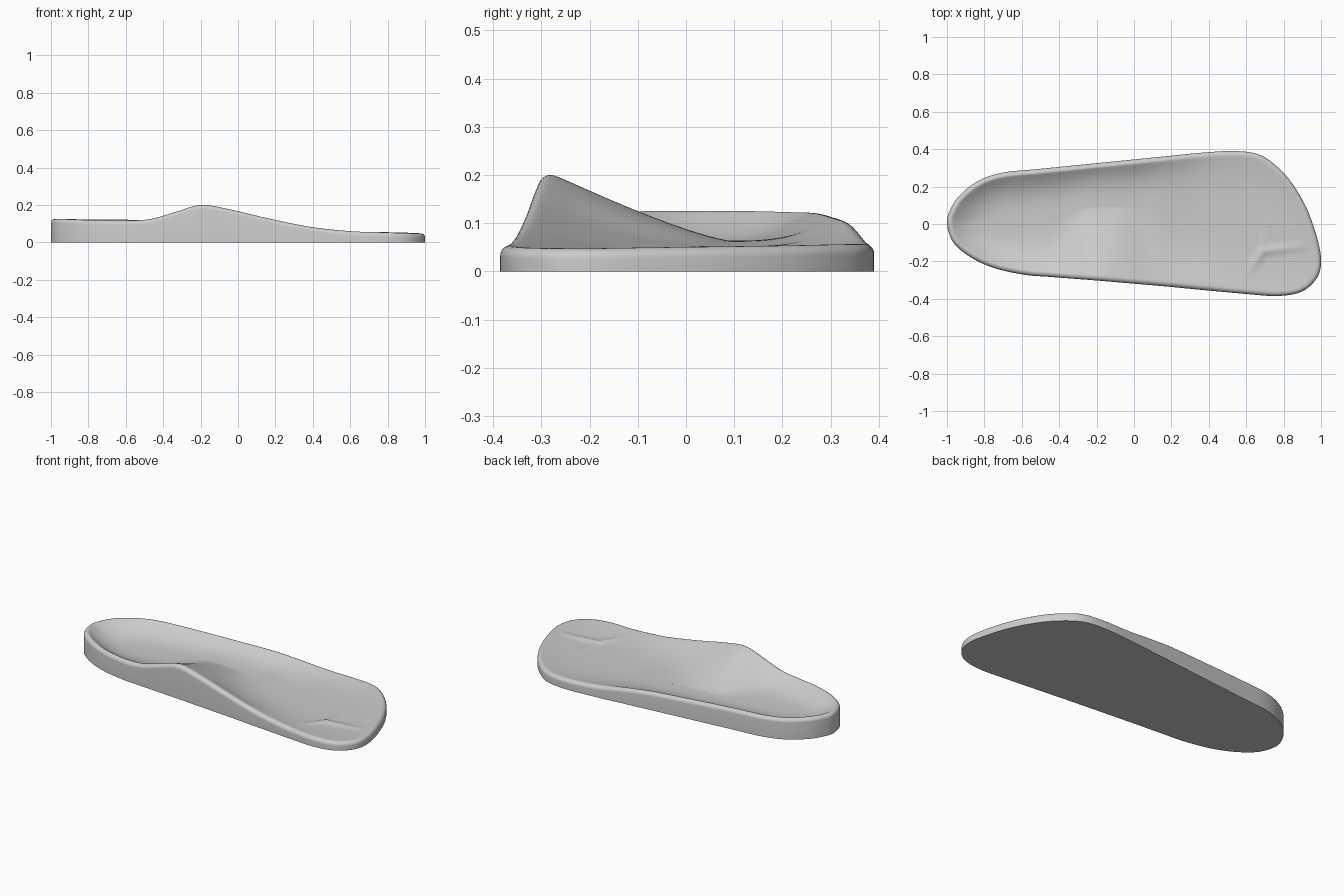
import bpy, bmesh, math
from mathutils import Vector
from mathutils.geometry import intersect_point_line

if "Cube" in bpy.data.objects:
    bpy.data.objects.remove(bpy.data.objects["Cube"])

# Outline control points, counter-clockwise from the heel: x, y, rim height
OUTLINE = [
    (-1, 0, .125), (-.965, -.1, .125), (-.87, -.18, .122), (-.74, -.238, .118),
    (-.58, -.272, .117), (-.46, -.282, .127), (-.33, -.292, .165), (-.2, -.302, .2),
    (-.06, -.314, .18), (.15, -.332, .131), (.38, -.354, .084), (.6, -.374, .06),
    (.77, -.385, .054), (.9, -.36, .05), (.98, -.285, .048), (1, -.19, .048),
    (.975, -.06, .05), (.92, .09, .052), (.84, .225, .054), (.75, .32, .056),
    (.66, .374, .057), (.53, .39, .058), (.35, .38, .066), (.15, .36, .09),
    (0, .345, .104), (-.25, .32, .113), (-.5, .295, .12), (-.7, .275, .122),
    (-.83, .232, .123), (-.93, .155, .125), (-.983, .075, .125)]
# Lowest line of the footbed: x, y, height
SPINE = [(-.7, 0, .055), (-.45, .04, .058), (-.2, .09, .064), (.1, .09, .052),
         (.35, .05, .038), (.62, 0, .036)]
# Toe crest ridges: start, end, height
RIDGES = [((.69, -.145), (.9, -.12), .011), ((.69, -.145), (.62, -.25), .011),
          ((.69, -.145), (.71, .0), .004), ((.71, .0), (.61, .2), .003)]
STEPS, RINGS, ROUND = 10, 36, .022


def catmull(a, b, c, d, t):
    return .5 * (2 * b + (c - a) * t + (2 * a - 5 * b + 4 * c - d) * t * t
                 + (3 * b - a - 3 * c + d) * t ** 3)


def smooth(t):
    t = min(max(t, 0), 1)
    return t * t * (3 - 2 * t)


def spine_at(x):
    x = min(max(x, SPINE[0][0]), SPINE[-1][0])
    for a, b in zip(SPINE, SPINE[1:]):
        if x <= b[0]:
            t = smooth((x - a[0]) / (b[0] - a[0]))
            return Vector((x, a[1] + (b[1] - a[1]) * t, a[2] + (b[2] - a[2]) * t))


def ridge_height(x, y):
    total = 0
    for start, end, height in RIDGES:
        a, b, p = (Vector((*q, 0)) for q in (start, end, (x, y)))
        t = min(max(intersect_point_line(p, a, b)[1], 0), 1)
        dist = (p - a.lerp(b, t)).length
        total = max(total, height * (1 - .7 * t) * math.exp(-(dist / .022) ** 2))
    return total


# Smooth outline
ctrl = [Vector(p) for p in OUTLINE]
n = len(ctrl)
outline = [catmull(ctrl[i - 1], ctrl[i], ctrl[(i + 1) % n], ctrl[(i + 2) % n], s / STEPS)
           for i in range(n) for s in range(STEPS)]
count = len(outline)
inward = []
for i in range(count):
    d = outline[(i + 1) % count] - outline[i - 1]
    inward.append(Vector((-d.y, d.x, 0)).normalized())

# Rings: side wall, rounded rim, then the footbed down to the spine
rings = [[Vector((p.x, p.y, 0)) for p in outline]]
for k in range(7):
    a = math.pi / 2 * k / 6
    rings.append([p + w * ROUND * (1 - math.cos(a)) + Vector((0, 0, ROUND * (math.sin(a) - 1)))
                  for p, w in zip(outline, inward)])
for k in range(1, RINGS + 1):
    t = (k / RINGS) ** 1.3
    ring = []
    for p, w in zip(outline, inward):
        target = spine_at(p.x)
        q = (p + w * ROUND).lerp(target, t)
        power = 3 - 1.75 * smooth((p.z - .115) / .075)
        soft = t * t / (t + .03) * 1.03
        q.z = target.z + (p.z - target.z) * (1 - soft) ** power if soft < 1 else target.z
        q.z += ridge_height(q.x, q.y) * smooth(t * 5)
        ring.append(q)
    rings.append(ring)

bm = bmesh.new()
verts = [[bm.verts.new(p) for p in ring] for ring in rings]
bm.faces.new(reversed(verts[0]))
for lower, upper in zip(verts, verts[1:]):
    for i in range(count):
        j = (i + 1) % count
        bm.faces.new((lower[i], lower[j], upper[j], upper[i]))
# Close the seam along the spine
seam = verts[-1]
edges = [e for e in bm.edges if e.is_boundary]
bmesh.ops.remove_doubles(bm, verts=seam, dist=.0005)
edges = [e for e in bm.edges if e.is_boundary]
if edges:
    filled = bmesh.ops.triangle_fill(bm, edges=edges, use_beauty=True)
bmesh.ops.recalc_face_normals(bm, faces=bm.faces)
mesh = bpy.data.meshes.new("insole")
bm.to_mesh(mesh)
bm.free()

insole = bpy.data.objects.new("insole", mesh)
bpy.context.collection.objects.link(insole)

# Single plain grey material
grey = bpy.data.materials.new("light_grey")
grey.use_nodes = True
colour = (.6, .6, .6, 1)
grey.diffuse_color = colour
grey.node_tree.nodes["Principled BSDF"].inputs["Base Color"].default_value = colour
mesh.materials.append(grey)

bpy.context.view_layer.objects.active = insole
insole.select_set(True)
bpy.ops.object.shade_smooth_by_angle(angle=math.radians(45))
